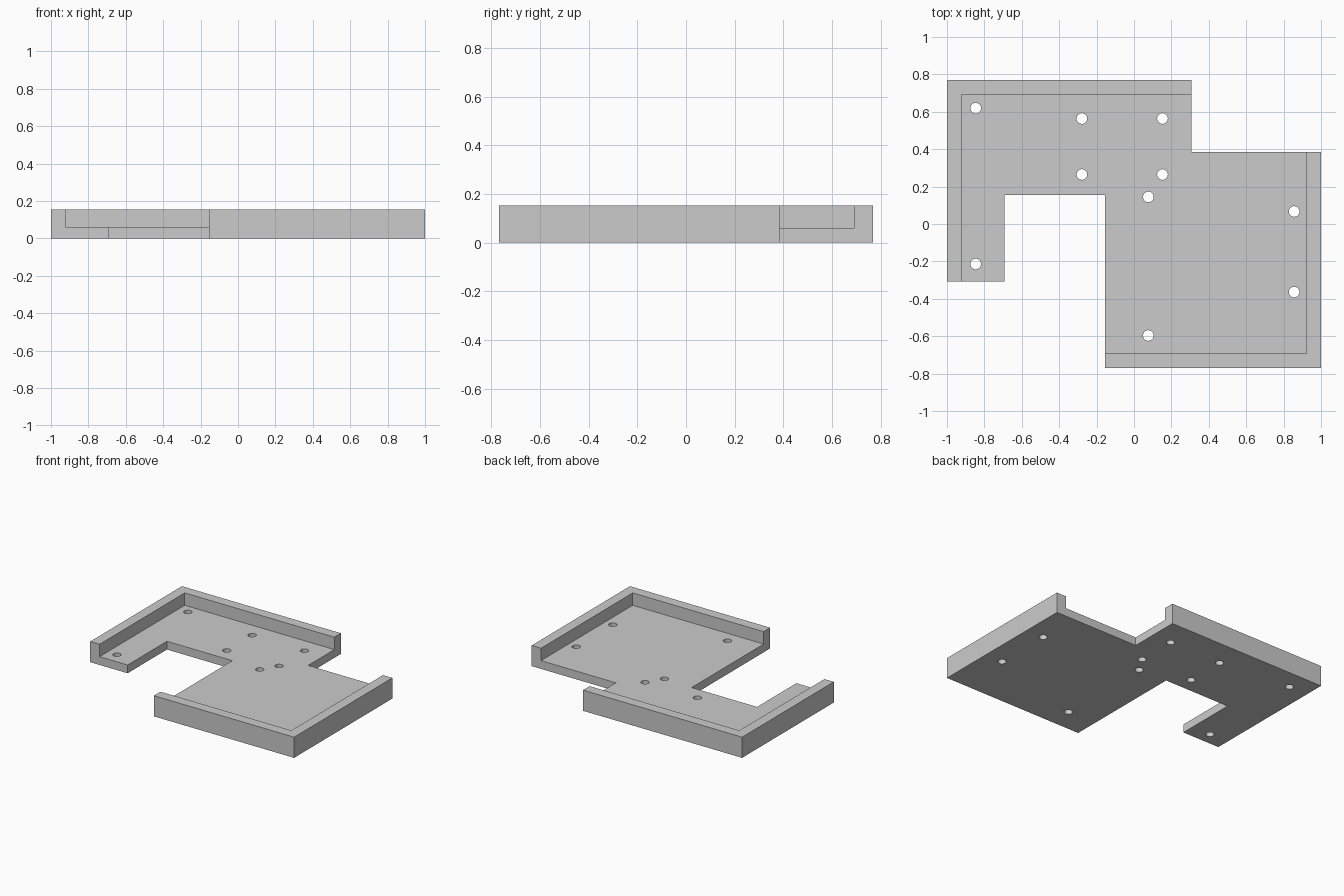
import bpy
import bmesh
from mathutils import Matrix

U = 1 / 13            # layout module
FLOOR, WALL = 0.8, 2  # heights in modules

cube = bpy.data.objects.get("Cube")
if cube:
    bpy.data.objects.remove(cube, do_unlink=True)

grey = bpy.data.materials.new("plain grey")
grey.use_nodes = True
colour = (0.6, 0.6, 0.6, 1)
grey.diffuse_color = colour
grey.node_tree.nodes["Principled BSDF"].inputs["Base Color"].default_value = colour


def make_object(name, bm):
    bmesh.ops.scale(bm, vec=(U, U, U), verts=bm.verts)
    bmesh.ops.recalc_face_normals(bm, faces=bm.faces)
    mesh = bpy.data.meshes.new(name)
    bm.to_mesh(mesh)
    bm.free()
    mesh.materials.append(grey)
    ob = bpy.data.objects.new(name, mesh)
    bpy.context.collection.objects.link(ob)
    return ob


def prism(name, outline, bottom, top):
    bm = bmesh.new()
    face = bm.faces.new([bm.verts.new((x, y, bottom)) for x, y in outline])
    side = bmesh.ops.extrude_face_region(bm, geom=[face])["geom"]
    moved = [v for v in side if isinstance(v, bmesh.types.BMVert)]
    bmesh.ops.translate(bm, vec=(0, 0, top - bottom), verts=moved)
    return make_object(name, bm)


def cut(target, cutter):
    cutter.hide_render = True
    mod = target.modifiers.new("cut", 'BOOLEAN')
    mod.operation = 'DIFFERENCE'
    mod.solver = 'EXACT'
    mod.object = cutter
    bpy.context.view_layer.objects.active = target
    bpy.ops.object.modifier_apply(modifier=mod.name)
    bpy.data.objects.remove(cutter, do_unlink=True)


# Stepped tray body
tray = prism("tray", [(-13, -4), (-9, -4), (-9, 2), (-2, 2), (-2, -10), (13, -10),
                      (13, 5), (4, 5), (4, 10), (-13, 10)], 0, WALL)

# Open pocket that leaves two L-shaped rims
cut(tray, prism("pocket", [(-12, -5), (-3, -5), (-3, -9), (12, -9), (12, 6),
                           (5, 6), (5, 9), (-12, 9)], FLOOR, WALL + 1))

# Round mounting holes through the floor
holes = [(-11, 8.05), (-11, -2.78), (-3.62, 7.33), (1.98, 7.33), (-3.62, 3.44),
         (1.98, 3.44), (1, 1.88), (1, -7.75), (11.13, 0.87), (11.13, -4.73)]
bm = bmesh.new()
for x, y in holes:
    bmesh.ops.create_cone(bm, cap_ends=True, segments=32, radius1=0.37, radius2=0.37,
                          depth=4, matrix=Matrix.Translation((x, y, 0)))
cut(tray, make_object("hole_cutters", bm))

# Smooth hole walls, crisp edges
bpy.ops.object.select_all(action='DESELECT')
tray.select_set(True)
bpy.context.view_layer.objects.active = tray
bpy.ops.object.shade_smooth_by_angle()
